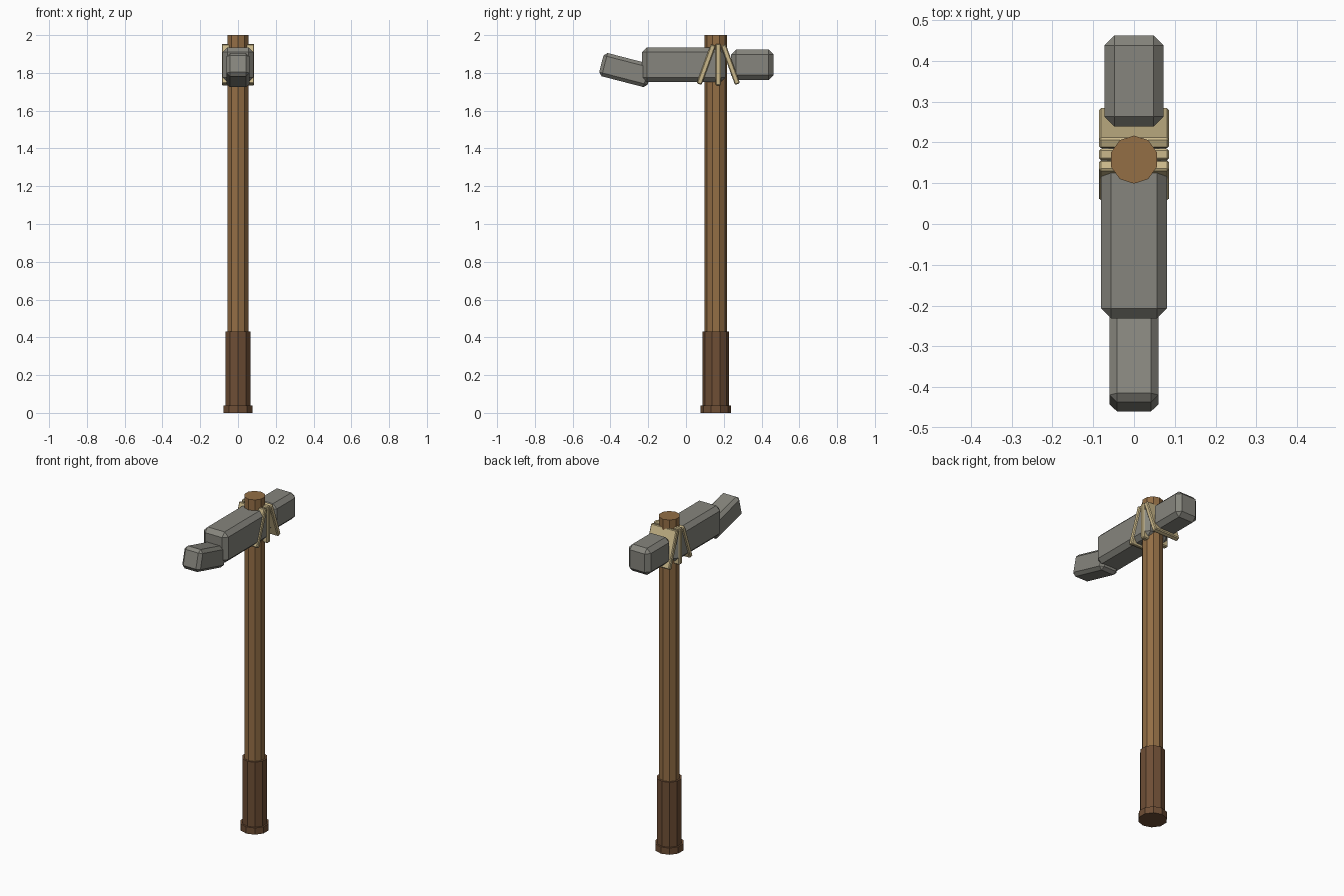
import bpy
from math import radians

cube = bpy.data.objects.get("Cube")
if cube:
    bpy.data.objects.remove(cube, do_unlink=True)


def make_material(name, rgb):
    """Flat material from an sRGB colour given in 0-255."""
    linear = [((c / 255 + 0.055) / 1.055) ** 2.4 for c in rgb] + [1.0]
    mat = bpy.data.materials.new(name)
    mat.use_nodes = True
    mat.diffuse_color = linear
    bsdf = mat.node_tree.nodes["Principled BSDF"]
    bsdf.inputs["Base Color"].default_value = linear
    bsdf.inputs["Roughness"].default_value = 0.9
    return mat


wood = make_material("wood", (147, 110, 69))
grip_wrap = make_material("dark_leather", (110, 78, 53))
stone = make_material("grey_stone", (134, 133, 125))
cord = make_material("tan_cord", (203, 185, 139))

HANDLE_Y = 0.158
STRAP_Y = 0.171
HEAD_Z = 1.843


def post(name, radius, bottom, top, mat):
    """Ten-sided upright cylinder on the handle axis."""
    bpy.ops.mesh.primitive_cylinder_add(
        vertices=10, radius=radius, depth=top - bottom,
        location=(0, HANDLE_Y, (bottom + top) / 2))
    obj = bpy.context.object
    obj.name = name
    obj.data.materials.append(mat)


def block(name, size, location, bevel, mat, tilt=0):
    """Box with chamfered edges, tilted about the x axis."""
    bpy.ops.mesh.primitive_cube_add(size=1, location=location)
    obj = bpy.context.object
    obj.name = name
    obj.scale = size
    bpy.ops.object.transform_apply(location=False, rotation=False, scale=True)
    obj.rotation_euler.x = radians(tilt)
    chamfer = obj.modifiers.new("chamfer", "BEVEL")
    chamfer.width = bevel
    chamfer.segments = 1
    obj.data.materials.append(mat)


# Handle with wrapped grip and pommel
post("handle", 0.059, 0.02, 2.0, wood)
post("grip", 0.070, 0.02, 0.43, grip_wrap)
post("pommel", 0.080, 0.0, 0.04, grip_wrap)

# Stone head: main body, rear hammer block and upturned front beak
block("head_body", (0.162, 0.44, 0.185), (0, -0.012, HEAD_Z), 0.025, stone)
block("hammer_block", (0.146, 0.224, 0.16), (0, 0.351, HEAD_Z), 0.025, stone)
block("beak", (0.12, 0.265, 0.127), (0, -0.32, 1.815), 0.018, stone, -14.5)

# Binding straps fanning out downwards
for name, offset, tilt in (("front", -0.064, -20), ("middle", 0, 0), ("rear", 0.064, 20)):
    block(name + "_strap", (0.172, 0.028, 0.22),
          (0, STRAP_Y + offset, HEAD_Z + 0.001), 0.005, cord, tilt)
